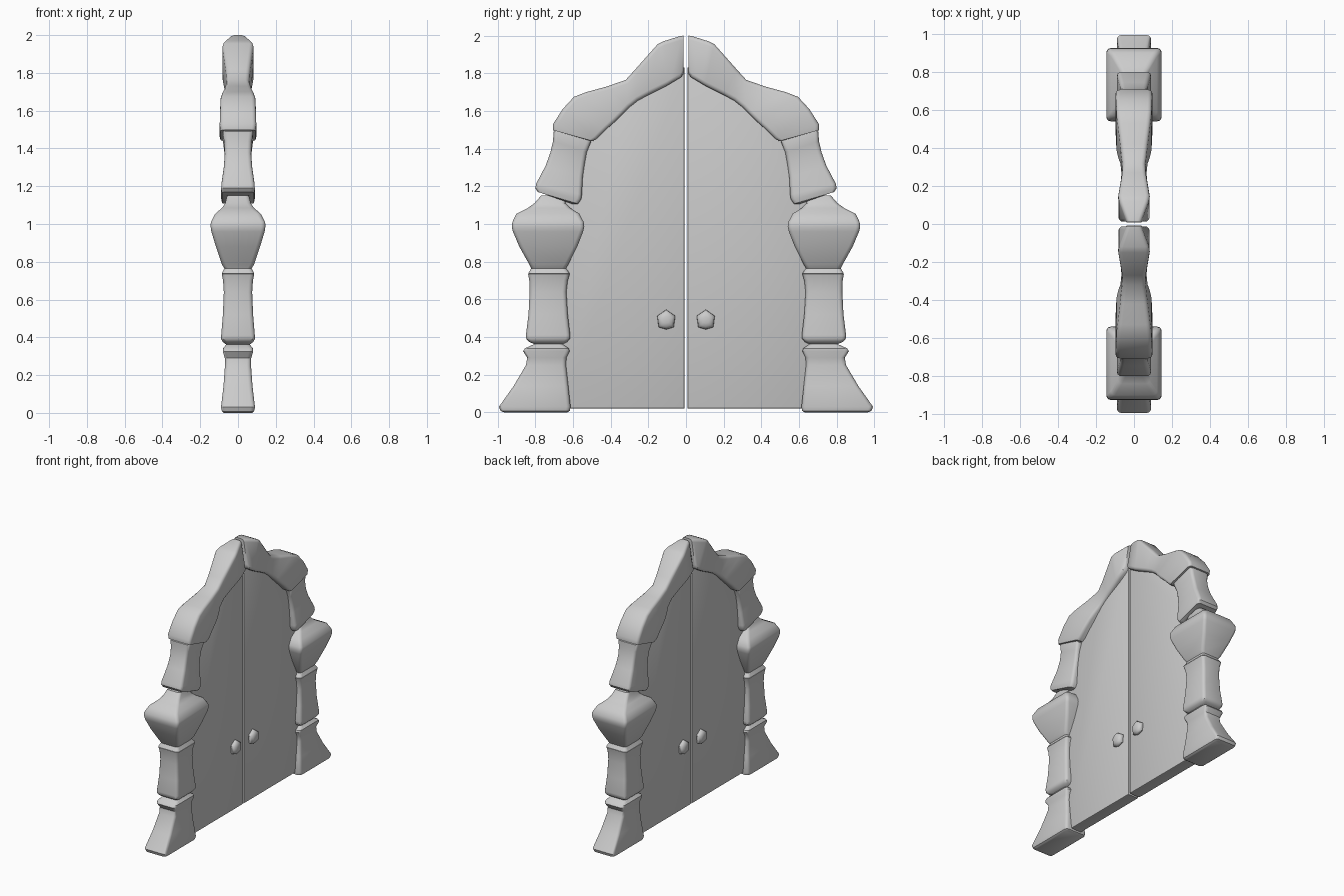
import bpy, bmesh, math
from mathutils import Vector


def finish(name, bm, axes=(False, True, False), angle=38):
    bmesh.ops.recalc_face_normals(bm, faces=bm.faces)
    me = bpy.data.meshes.new(name)
    bm.to_mesh(me)
    bm.free()
    ob = bpy.data.objects.new(name, me)
    bpy.context.collection.objects.link(ob)
    bpy.ops.object.select_all(action='DESELECT')
    ob.select_set(True)
    bpy.context.view_layer.objects.active = ob
    bpy.ops.object.shade_smooth_by_angle(angle=math.radians(angle))
    mir = ob.modifiers.new("Mirror", 'MIRROR')
    mir.use_axis = axes
    mir.use_mirror_merge = False
    return ob


def stone(name, sections, r=0.022):
    """Loft rounded rectangles; section = outer y, z, inner y, z, half depth outer, inner."""
    bm = bmesh.new()
    rings = []
    for oy, oz, iy, iz, ho, hi in sections:
        o, i = Vector((0, oy, oz)), Vector((0, iy, iz))
        d = (i - o).normalized()
        X = Vector((1, 0, 0))
        ring = []
        # each corner: centre pushed in by r, then a small arc
        for base, h, sx, su, a0 in ((o, ho, 1, 1, 90), (o, ho, -1, 1, 180),
                                    (i, hi, -1, -1, 270), (i, hi, 1, -1, 0)):
            c = base + d * (r * su) + X * (sx * (h - r))
            for k in range(4):
                a = math.radians(a0 + 30 * k)
                ring.append(bm.verts.new(c + d * (r * math.cos(a)) + X * (r * math.sin(a))))
        rings.append(ring)
    n = len(rings[0])
    for A, B in zip(rings, rings[1:]):
        for k in range(n):
            bm.faces.new((A[k], A[(k + 1) % n], B[(k + 1) % n], B[k]))
    bm.faces.new(rings[0])
    bm.faces.new(rings[-1])
    return finish(name, bm)


def level(*rows):
    """Horizontal sections: z, outer y, inner y, half depth."""
    return [(o, z, i, z, h, h) for z, o, i, h in rows]


# Flared foot stones
stone("foot_stone", level(
    (0, .965, .63, .075), (.008, .985, .617, .085), (.03, .993, .613, .09),
    (.14, .915, .625, .077), (.25, .85, .637, .069), (.29, .843, .635, .07),
    (.325, .865, .618, .08), (.34, .855, .622, .08), (.365, .80, .66, .06),
    (.39, .80, .66, .06)))

# Lower column blocks
stone("column_block", level(
    (.36, .80, .66, .06), (.375, .835, .63, .08), (.39, .848, .617, .089),
    (.41, .85, .615, .089), (.52, .836, .628, .08), (.64, .83, .635, .075),
    (.70, .832, .628, .079), (.735, .838, .617, .086), (.737, .82, .63, .08)))

# Bulging capital stones
stone("capital_stone", level(
    (.73, .82, .63, .075), (.737, .838, .617, .086), (.765, .822, .637, .072),
    (.785, .832, .625, .085), (.88, .885, .577, .117), (.96, .919, .546, .141),
    (.985, .925, .54, .145), (1.01, .922, .543, .144), (1.055, .90, .567, .12),
    (1.085, .84, .615, .085), (1.11, .805, .64, .068), (1.15, .77, .63, .058)))

# Leaning blocks above the capitals
stone("leaning_block", [
    (.765, 1.165, .60, 1.105, .07, .07), (.787, 1.17, .573, 1.107, .085, .085),
    (.80, 1.19, .557, 1.13, .089, .089), (.795, 1.215, .553, 1.155, .088, .088),
    (.745, 1.31, .548, 1.25, .075, .075), (.72, 1.38, .538, 1.32, .07, .07),
    (.706, 1.44, .527, 1.38, .073, .073), (.703, 1.49, .505, 1.435, .08, .08),
    (.68, 1.51, .51, 1.45, .075, .075)])

# Arch stones rising to the peak
stone("arch_stone", [
    (.69, 1.495, .52, 1.445, .08, .08), (.706, 1.498, .495, 1.44, .093, .093),
    (.706, 1.53, .47, 1.455, .097, .097), (.655, 1.61, .42, 1.505, .095, .095),
    (.595, 1.675, .37, 1.55, .092, .092), (.53, 1.70, .335, 1.585, .084, .084),
    (.42, 1.73, .30, 1.62, .071, .071), (.32, 1.765, .255, 1.655, .06, .066),
    (.27, 1.82, .20, 1.685, .064, .07), (.15, 1.955, .10, 1.735, .083, .08),
    (.12, 1.97, .075, 1.75, .078, .082), (.03, 1.998, .025, 1.78, .046, .08),
    (.014, 2.0, .012, 1.80, .04, .065)])

# Door leaves
bm = bmesh.new()
outline = [(.008, .02), (.66, .02), (.70, .35), (.70, 1.1), (.61, 1.48),
           (.32, 1.69), (.06, 1.83), (.008, 1.83)]
f = bm.faces.new([bm.verts.new((-.045, y, z)) for y, z in outline])
ext = bmesh.ops.extrude_face_region(bm, geom=[f])
bmesh.ops.translate(bm, vec=(.09, 0, 0),
                    verts=[v for v in ext['geom'] if isinstance(v, bmesh.types.BMVert)])
rim = [e for e in bm.edges if abs(e.verts[0].co.x - e.verts[1].co.x) < 1e-5]
bmesh.ops.bevel(bm, geom=rim, offset=.008, segments=2, profile=.5, affect='EDGES')
finish("door_leaf", bm)

# Pointed door knobs on both faces
bm = bmesh.new()
shape = [(0, .545), (.048, .512), (.04, .452), (0, .44), (-.04, .452), (-.048, .512)]
rings = []
for x, s in ((.035, .9), (.05, 1), (.064, .95), (.076, .7), (.081, .35)):
    rings.append([bm.verts.new((x, .105 + y * s, .492 + (z - .492) * s)) for y, z in shape])
for A, B in zip(rings, rings[1:]):
    for k in range(6):
        bm.faces.new((A[k], A[(k + 1) % 6], B[(k + 1) % 6], B[k]))
bm.faces.new(rings[0])
bm.faces.new(rings[-1])
finish("door_knob", bm, (True, True, False), 50)
